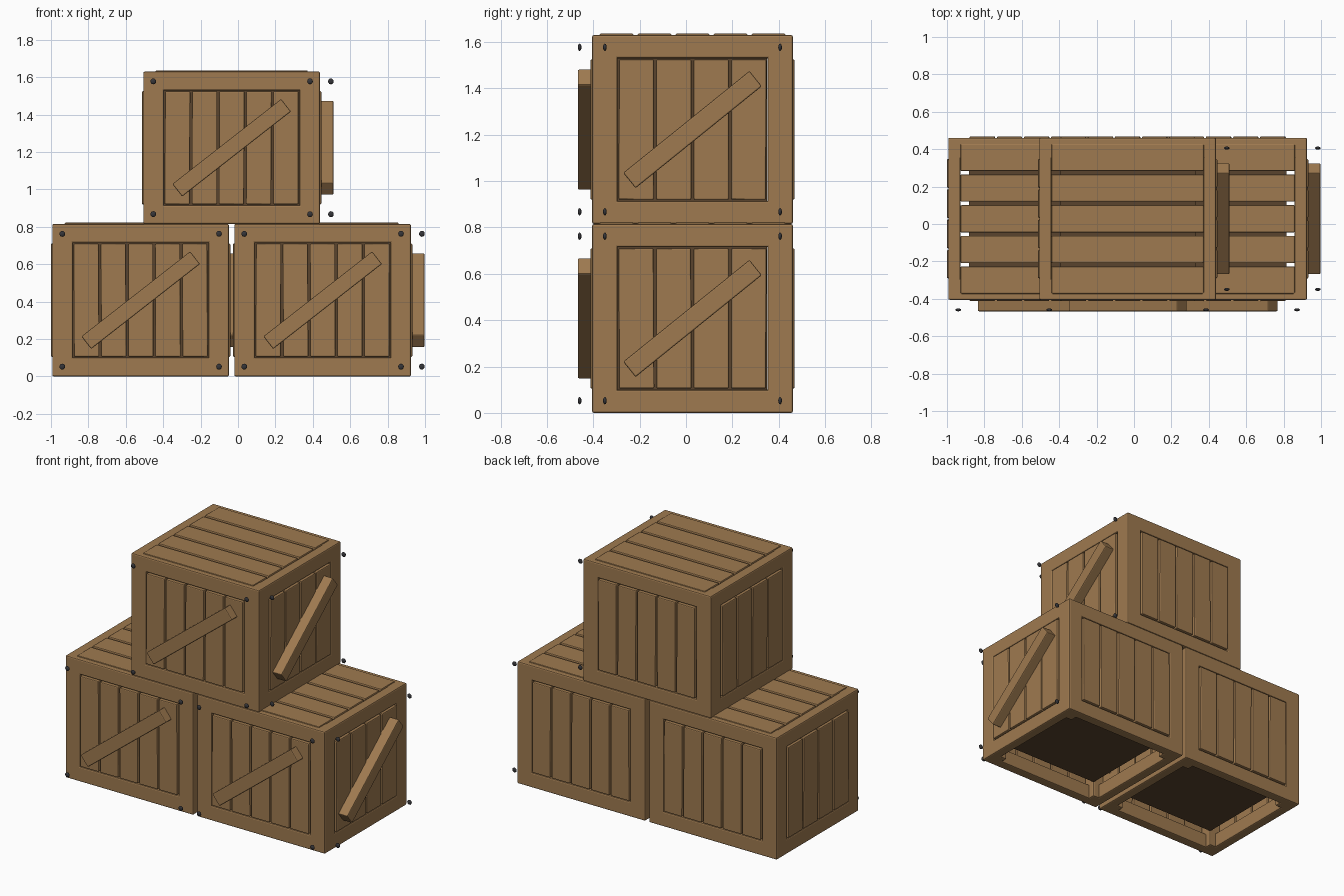
import bpy, bmesh, math, random
from mathutils import Matrix, Vector

if "Cube" in bpy.data.objects:
    bpy.data.objects.remove(bpy.data.objects["Cube"])

random.seed(4)
W, D, H = 0.945, 0.866, 0.815      # outer frame size of one crate
POST, RAIL, DEEP = 0.11, 0.10, 0.066
OUT = 0.007                        # planks stand proud of the frame
CY = 0.028


def material(name, rgb):
    m = bpy.data.materials.new(name)
    m.diffuse_color = (*rgb, 1)
    m.use_nodes = True
    m.node_tree.nodes["Principled BSDF"].inputs["Base Color"].default_value = m.diffuse_color
    return m


WOOD = material("warm wood", (0.345, 0.195, 0.08))
DARK = material("dark interior", (0.10, 0.056, 0.026))
IRON = material("dark iron", (0.035, 0.035, 0.04))


def box(bm, centre, size, rot=Matrix.Identity(4)):
    mat = Matrix.Translation(centre) @ rot @ Matrix.Diagonal((*size, 1))
    bmesh.ops.create_cube(bm, size=1, matrix=mat)


def finish(bm, name, mat, origin, bevel=0.0):
    me = bpy.data.meshes.new(name)
    bm.to_mesh(me)
    bm.free()
    me.materials.append(mat)
    ob = bpy.data.objects.new(name, me)
    ob.location = origin
    bpy.context.collection.objects.link(ob)
    if bevel:
        mod = ob.modifiers.new("bevel", 'BEVEL')
        mod.width, mod.segments = bevel, 2
    return ob


def wobble(axis):
    return Matrix.Rotation(math.radians(random.uniform(-0.35, 0.35)), 4, axis)


def crate(label, origin):
    # frame: corner posts and rails
    bm = bmesh.new()
    for sx in (-1, 1):
        for sy in (-1, 1):
            box(bm, (sx * (W - POST) / 2, sy * (D - POST) / 2, H / 2), (POST, POST, H))
    for z in (RAIL / 2, H - RAIL / 2):
        for s in (-1, 1):
            box(bm, (0, s * (D - DEEP) / 2, z), (W - 0.02, DEEP, RAIL))
            box(bm, (s * (W - DEEP) / 2, 0, z), (DEEP, D - 0.02, RAIL))
    finish(bm, label + "_frame", WOOD, origin, 0.008)

    # upright planks: five on front and back, four on each side
    bm = bmesh.new()
    t, gap, ph = 0.045, 0.010, H - 2 * RAIL - 0.010
    for s in (-1, 1):
        pitch = (W - 2 * POST) / 5
        for i in range(5):
            box(bm, ((i - 2) * pitch, s * (D / 2 + OUT - t / 2), H / 2),
                (pitch - gap, t, ph), wobble('Y'))
        pitch = (D - 2 * POST) / 4
        for i in range(4):
            box(bm, (s * (W / 2 + OUT - t / 2), (i - 1.5) * pitch, H / 2),
                (t, pitch - gap, ph), wobble('X'))
    finish(bm, label + "_side_planks", WOOD, origin, 0.006)

    # lid planks running left to right
    bm = bmesh.new()
    for i in range(5):
        box(bm, (0, (i - 2) * 0.164, H + OUT - 0.02), (0.814, 0.146, 0.04))
    finish(bm, label + "_lid_planks", WOOD, origin, 0.006)

    # dark inner box
    bm = bmesh.new()
    box(bm, (0, 0, H / 2), (0.725, 0.645, H - 2 * RAIL))
    finish(bm, label + "_inner_box", DARK, origin)

    # diagonal braces on the front and the right side
    bm = bmesh.new()
    box(bm, (0, -D / 2 - 0.031, H / 2), (0.738, 0.062, 0.085),
        Matrix.Rotation(math.radians(-38), 4, 'Y'))
    box(bm, (W / 2 + 0.036, 0, H / 2), (0.072, 0.70, 0.085),
        Matrix.Rotation(math.radians(38.9), 4, 'X'))
    finish(bm, label + "_braces", WOOD, origin, 0.006)

    # flattened nail heads, standing off the front and right faces
    bm = bmesh.new()
    for a in (-1, 1):
        for b in (-1, 1):
            z = H / 2 + b * 0.355
            for p in ((a * 0.419, -D / 2 - 0.054, z), (W / 2 + 0.058, a * 0.378, z)):
                m = Matrix.Translation(p) @ Matrix.Diagonal((0.016, 0.008, 0.016, 1))
                bmesh.ops.create_uvsphere(bm, u_segments=10, v_segments=6, radius=1, matrix=m)
    for f in bm.faces:
        f.smooth = True
    finish(bm, label + "_nails", IRON, origin)


# two crates side by side with a third on top
crate("left_crate", (-0.5205, CY, 0))
crate("right_crate", (0.4525, CY, 0))
crate("top_crate", (-0.034, CY, H))
